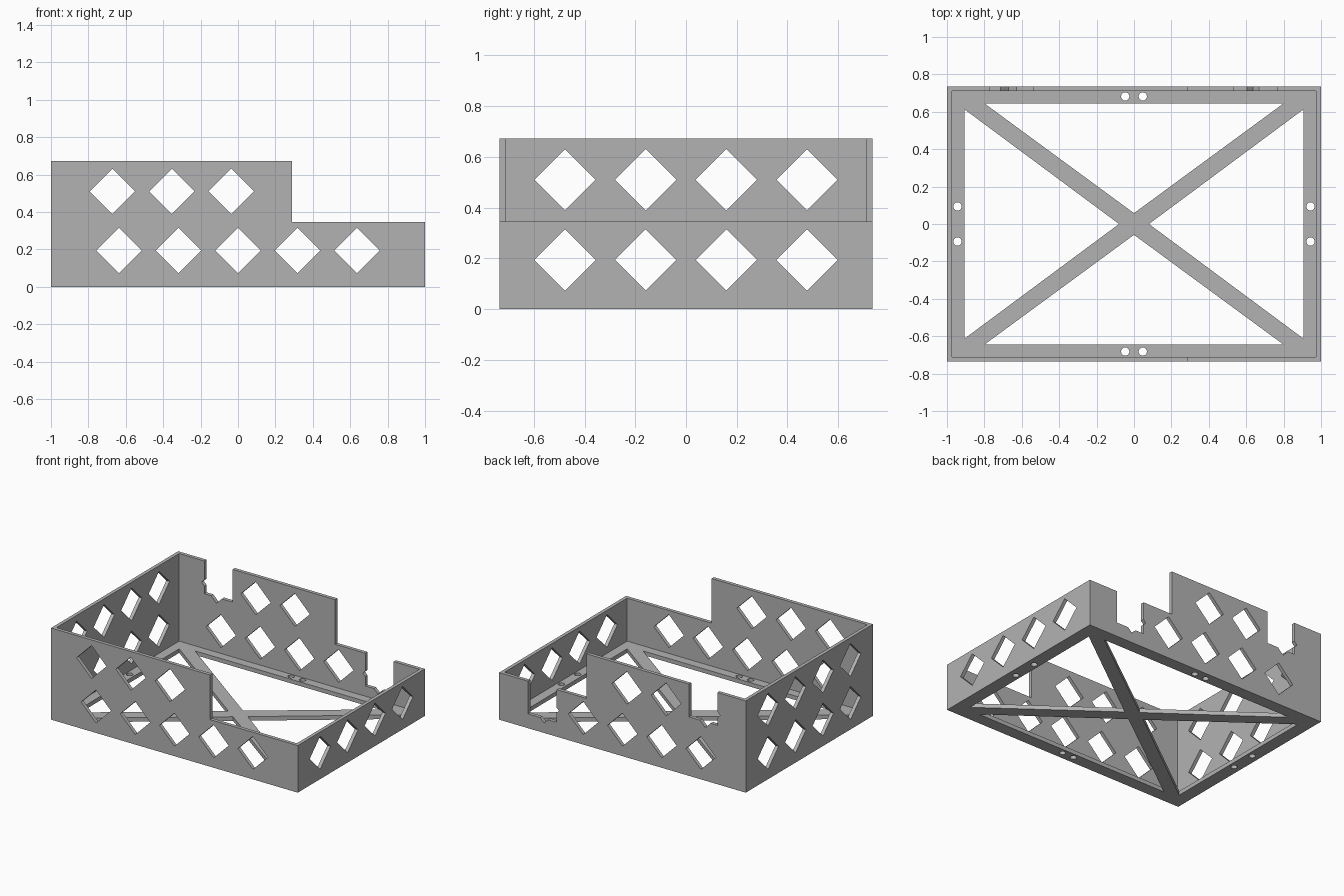
import bpy, bmesh, math
from mathutils import Matrix

if "Cube" in bpy.data.objects:
    bpy.data.objects.remove(bpy.data.objects["Cube"], do_unlink=True)

W, D = 1.0, 0.736            # half width and half depth
WALL, FLOOR = 0.026, 0.03    # thicknesses
LOW, HIGH, STEP = 0.345, 0.672, 0.29
R = 0.121                    # half diagonal of the diamond openings
ROW1, ROW2 = 0.194, 0.51     # heights of the two opening rows
PITCH = 0.318

grey = bpy.data.materials.new("plain grey")
grey.use_nodes = True
colour = (0.45, 0.45, 0.45, 1)
grey.diffuse_color = colour
grey.node_tree.nodes["Principled BSDF"].inputs["Base Color"].default_value = colour


def diamond(x, z):
    return [(x - R, z), (x, z - R), (x + R, z), (x, z + R)]


def circle(x, y, r=0.022, n=32):
    return [(x + r * math.cos(i * math.tau / n), y + r * math.sin(i * math.tau / n))
            for i in range(n)]


def plate(name, outline, holes, thickness, matrix):
    """Extrude a flat outline with holes, centred on its own plane."""
    curve = bpy.data.curves.new(name + " profile", 'CURVE')
    curve.dimensions, curve.fill_mode = '2D', 'BOTH'
    curve.extrude = thickness / 2
    for loop in [outline] + holes:
        spline = curve.splines.new('POLY')
        spline.points.add(len(loop) - 1)
        for point, (x, y) in zip(spline.points, loop):
            point.co = (x, y, 0, 1)
        spline.use_cyclic_u = True
    temp = bpy.data.objects.new(name + " temp", curve)
    bpy.context.collection.objects.link(temp)
    graph = bpy.context.evaluated_depsgraph_get()
    mesh = bpy.data.meshes.new_from_object(temp.evaluated_get(graph))
    bpy.data.objects.remove(temp, do_unlink=True)
    bpy.data.curves.remove(curve)
    bm = bmesh.new()
    bm.from_mesh(mesh)
    bmesh.ops.remove_doubles(bm, verts=bm.verts, dist=1e-5)
    bmesh.ops.transform(bm, matrix=matrix, verts=bm.verts)
    bmesh.ops.recalc_face_normals(bm, faces=bm.faces)
    for face in bm.faces:
        face.smooth = False
    bm.to_mesh(mesh)
    bm.free()
    mesh.name = name
    mesh.materials.clear()
    mesh.materials.append(grey)
    obj = bpy.data.objects.new(name, mesh)
    bpy.context.collection.objects.link(obj)
    return obj


# Floor frame with crossed braces and screw holes
floor_holes = []
for s in (-1, 1):
    floor_holes.append([(s * 0.905, -0.612), (s * 0.905, 0.612), (s * 0.08, 0)])
    floor_holes.append([(-0.80, s * 0.645), (0.80, s * 0.645), (0, s * 0.058)])
    for t in (-1, 1):
        floor_holes.append(circle(s * 0.944, t * 0.094))
        floor_holes.append(circle(t * 0.047, s * 0.682))
plate("floor_frame", [(-W, -D), (W, -D), (W, D), (-W, D)], floor_holes, FLOOR,
      Matrix.Translation((0, 0, FLOOR / 2)))

# Side walls, tall at one end and low at the other
side_turn = Matrix.Rotation(math.pi / 2, 4, 'Z') @ Matrix.Rotation(math.pi / 2, 4, 'X')
for name, s, top, rows in (("tall_side_wall", -1, HIGH, (ROW1, ROW2)),
                           ("low_side_wall", 1, LOW, (ROW1,))):
    holes = [diamond((i - 1.5) * PITCH, z) for z in rows for i in range(4)]
    plate(name, [(-D, FLOOR), (D, FLOOR), (D, top), (-D, top)], holes, WALL,
          Matrix.Translation((s * (W - WALL / 2), 0, 0)) @ side_turn)

# Stepped front and back walls
E = W - WALL
lower = [diamond((i - 2) * PITCH, ROW1) for i in range(5)]
upper = [diamond(-0.354 + i * PITCH, ROW2) for i in (-1, 0, 1)]
turn = Matrix.Rotation(math.pi / 2, 4, 'X')
plate("front_wall",
      [(-E, FLOOR), (E, FLOOR), (E, LOW), (STEP, LOW), (STEP, HIGH), (-E, HIGH)],
      lower + upper, WALL, Matrix.Translation((0, -D + WALL / 2, 0)) @ turn)


def notch(left, right, top, cx, cz):
    """Slot from the top edge, merged with the diamond opening it crosses."""
    base = top - 0.24
    v = base - (cz - R)              # half width of the leftover V
    pts = [(left, top)]
    nick = left - (cx - R)           # leftover tip beside the slot
    if nick > 0:
        pts += [(left, cz + nick), (cx - R, cz), (left, cz - nick)]
    pts += [(left, base), (cx - v, base), (cx, cz - R), (cx + v, base),
            (right, base), (right, top)]
    return pts


low_notch = notch(0.535, 0.765, LOW, 2 * PITCH, ROW1)
high_notch = notch(-0.77, -0.54, HIGH, -0.354 - PITCH, ROW2)
plate("back_wall",
      [(-E, FLOOR), (E, FLOOR), (E, LOW)] + low_notch[::-1]
      + [(STEP, LOW), (STEP, HIGH)] + high_notch[::-1] + [(-E, HIGH)],
      lower[:-1] + upper[1:], WALL, Matrix.Translation((0, D - WALL / 2, 0)) @ turn)
